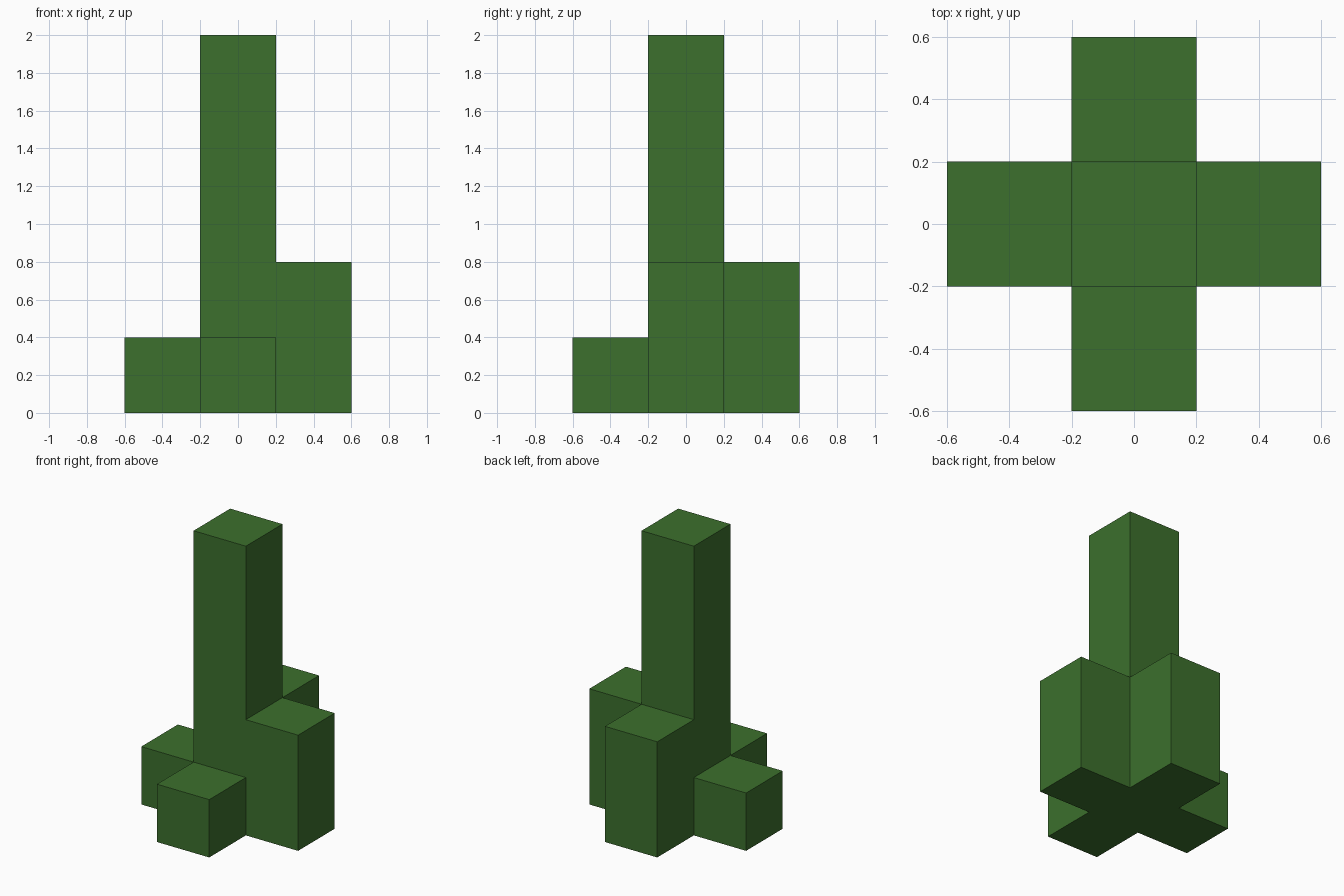
import bpy

cube = bpy.data.objects.get("Cube")
if cube:
    bpy.data.objects.remove(cube, do_unlink=True)

# Single green for every part
green = bpy.data.materials.new("leaf_green")
green.use_nodes = True
colour = (0.045, 0.162, 0.026, 1)
green.diffuse_color = colour
green.node_tree.nodes["Principled BSDF"].inputs["Base Color"].default_value = colour

WIDTH = 0.4


def column(name, x, y, height):
    """Square column standing on the ground."""
    bpy.ops.mesh.primitive_cube_add(size=1, location=(x, y, height / 2))
    obj = bpy.context.object
    obj.name = name
    obj.scale = (WIDTH, WIDTH, height)
    bpy.ops.object.transform_apply(location=False, rotation=False, scale=True)
    obj.data.materials.append(green)


# Tall trunk
column("trunk", 0, 0, 2.0)

# Low arms at the front and right, taller arms at the back and left
column("front_arm", 0, -WIDTH, 0.4)
column("right_arm", -WIDTH, 0, 0.4)
column("back_arm", 0, WIDTH, 0.8)
column("left_arm", WIDTH, 0, 0.8)
